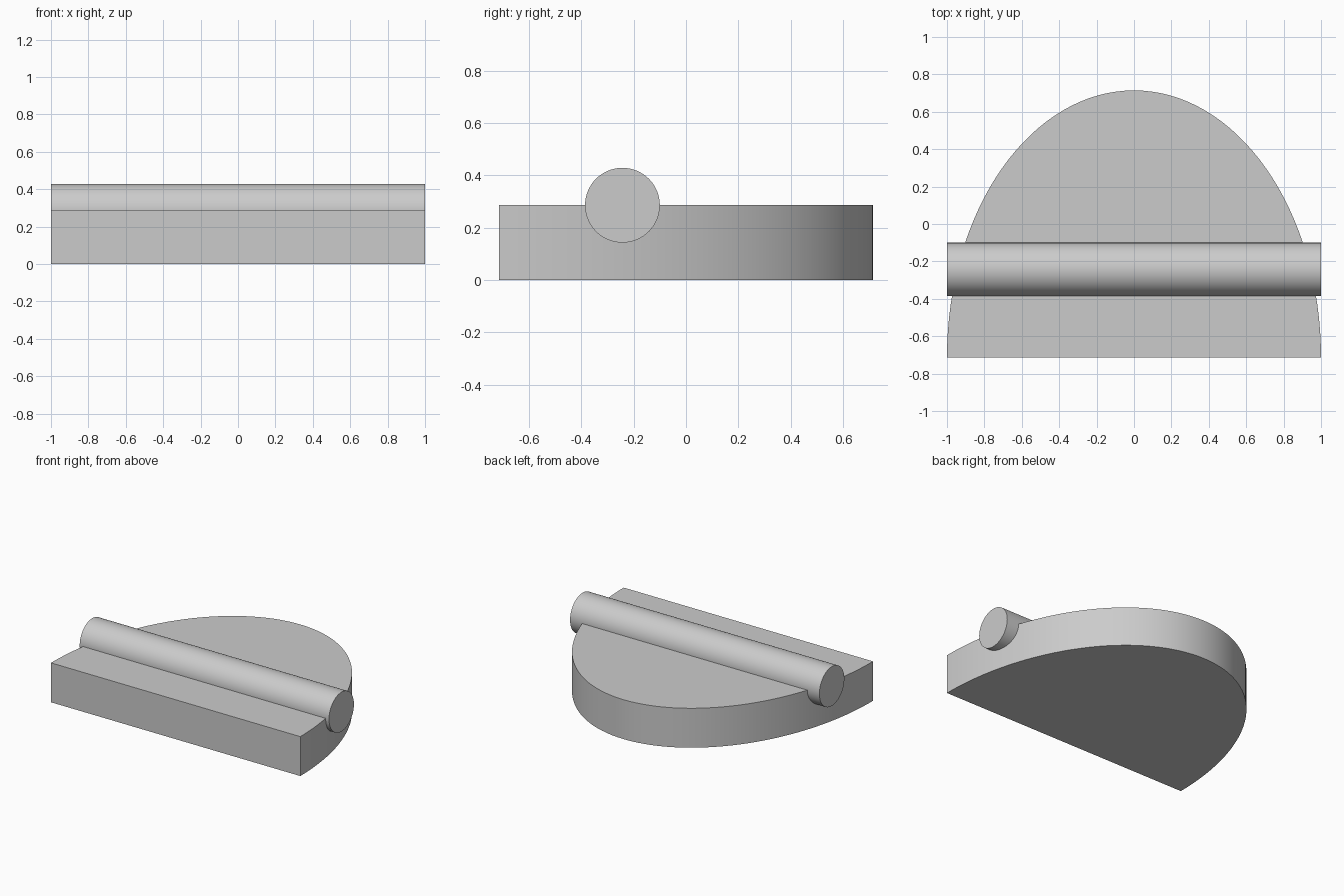
import bpy
import bmesh
import math

cube = bpy.data.objects.get("Cube")
if cube:
    bpy.data.objects.remove(cube, do_unlink=True)

UNIT = 1 / 7
FRONT = -5 * UNIT

grey = bpy.data.materials.new("plain grey")
grey.use_nodes = True
colour = (0.6, 0.6, 0.6, 1)
grey.diffuse_color = colour
grey.node_tree.nodes["Principled BSDF"].inputs["Base Color"].default_value = colour


def finish(obj):
    """Apply the shared material and smooth the curved sides."""
    obj.data.materials.append(grey)
    bpy.ops.object.select_all(action="DESELECT")
    obj.select_set(True)
    bpy.context.view_layer.objects.active = obj
    bpy.ops.object.shade_smooth_by_angle(angle=math.radians(30))


# Base slab: half ellipse with a flat front, extruded upwards
STEPS = 64
bm = bmesh.new()
outline = []
for i in range(STEPS + 1):
    a = math.pi * i / STEPS
    outline.append(bm.verts.new((math.cos(a), FRONT + 10 * UNIT * math.sin(a), 0)))
bottom = bm.faces.new(outline)
top = bmesh.ops.extrude_face_region(bm, geom=[bottom])["geom"]
bmesh.ops.translate(bm, vec=(0, 0, 2 * UNIT),
                    verts=[v for v in top if isinstance(v, bmesh.types.BMVert)])
bmesh.ops.recalc_face_normals(bm, faces=bm.faces)
mesh = bpy.data.meshes.new("base_slab")
bm.to_mesh(mesh)
bm.free()
slab = bpy.data.objects.new("base_slab", mesh)
bpy.context.collection.objects.link(slab)
finish(slab)

# Cross rod: full-width cylinder half sunk into the slab
bpy.ops.mesh.primitive_cylinder_add(
    vertices=64, radius=UNIT, depth=2,
    location=(0, FRONT + 3.3 * UNIT, 2 * UNIT), rotation=(0, math.pi / 2, 0))
rod = bpy.context.object
rod.name = "cross_rod"
finish(rod)
